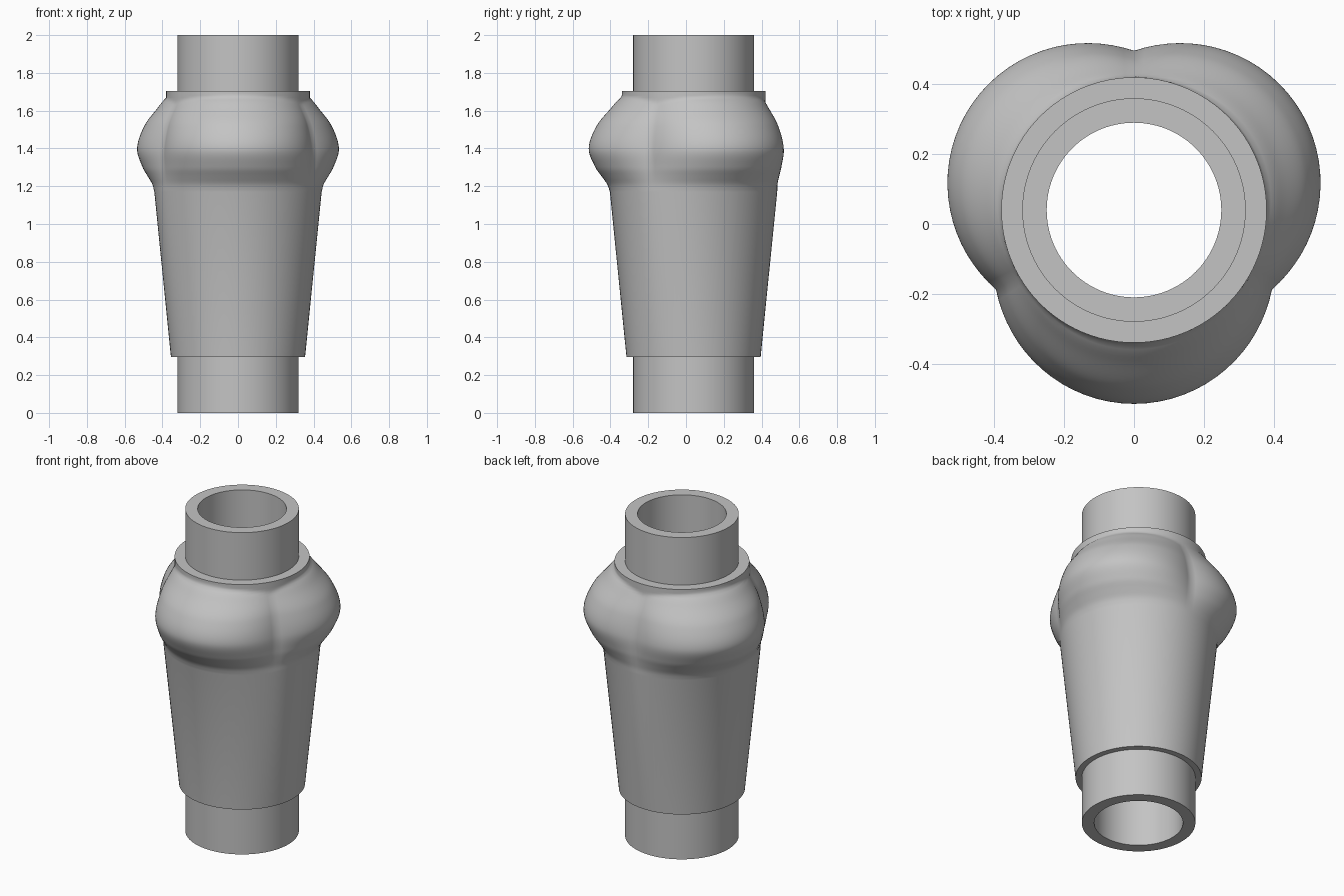
import bpy, bmesh, math

cube = bpy.data.objects.get("Cube")
if cube:
    bpy.data.objects.remove(cube, do_unlink=True)

AXIS_Y = 0.04
SEGMENTS = 96

grey = bpy.data.materials.new("light grey")
grey.use_nodes = True
colour = (0.55, 0.55, 0.55, 1)
grey.diffuse_color = colour
grey.node_tree.nodes["Principled BSDF"].inputs["Base Color"].default_value = colour


def loft(name, rings, closed):
    """Skin a list of (z, radius function) rings around the axis."""
    bm = bmesh.new()
    loops = []
    for z, radius in rings:
        loop = []
        for i in range(SEGMENTS):
            a = 2 * math.pi * i / SEGMENTS
            r = radius(a)
            loop.append(bm.verts.new((r * math.cos(a), r * math.sin(a), z)))
        loops.append(loop)
    pairs = list(zip(loops, loops[1:]))
    if closed:
        pairs.append((loops[-1], loops[0]))
    for low, high in pairs:
        for i in range(SEGMENTS):
            j = (i + 1) % SEGMENTS
            bm.faces.new((low[i], low[j], high[j], high[i]))
    bmesh.ops.recalc_face_normals(bm, faces=bm.faces)
    mesh = bpy.data.meshes.new(name)
    bm.to_mesh(mesh)
    bm.free()
    mesh.materials.append(grey)
    obj = bpy.data.objects.new(name, mesh)
    obj.location.y = AXIS_Y
    bpy.context.collection.objects.link(obj)
    bpy.ops.object.select_all(action='DESELECT')
    obj.select_set(True)
    bpy.context.view_layer.objects.active = obj
    bpy.ops.object.shade_smooth_by_angle(angle=math.radians(50))
    return obj


def circle(r):
    return lambda a: r


# Lobe stations: height, offset of the lobe centre from the axis, lobe radius
LOBES = [(1.17, 0.0, 0.443), (1.21, 0.025, 0.432), (1.25, 0.065, 0.42),
         (1.30, 0.11, 0.41), (1.40, 0.155, 0.40), (1.52, 0.13, 0.383),
         (1.61, 0.08, 0.36), (1.67, 0.045, 0.339), (1.705, 0.0, 0.32)]


def lobe_at(z):
    """Smooth interpolation through the lobe stations."""
    k = max(i for i in range(len(LOBES) - 1) if LOBES[i][0] <= z + 1e-6)
    p, q = LOBES[k], LOBES[k + 1]
    before, after = LOBES[max(k - 1, 0)], LOBES[min(k + 2, len(LOBES) - 1)]
    h = q[0] - p[0]
    t = (z - p[0]) / h
    out = []
    for c in (1, 2):
        m0 = (q[c] - before[c]) / (q[0] - before[0]) * h
        m1 = (after[c] - p[c]) / (after[0] - p[0]) * h
        out.append((2*t**3 - 3*t**2 + 1) * p[c] + (t**3 - 2*t**2 + t) * m0
                   + (3*t**2 - 2*t**3) * q[c] + (t**3 - t**2) * m1)
    return out


def bulge(z):
    """Three overlapping lobes standing out of the tapering neck."""
    d, big = lobe_at(z)
    f = (z - 1.17) / (1.705 - 1.17)
    neck = 0.443 + (0.38 - 0.443) * min(1, f / 0.9)

    def radius(a):
        third = 2 * math.pi / 3
        off = (a - math.pi / 6 + third / 2) % third - third / 2
        lobe = d * math.cos(off) + math.sqrt(big**2 - (d * math.sin(off))**2)
        return max(neck, lobe)
    return radius


# Tapered body with the three-lobed bulge and the collar ledge
STEPS = 44
body = [(0.295, circle(0.31)), (0.295, circle(0.355))]
body += [(1.17 + 0.535 * i / STEPS, bulge(1.17 + 0.535 * i / STEPS))
         for i in range(STEPS + 1)]
body += [(1.705, circle(0.31))]
loft("lobed_body", body, False)

# Straight hollow pipe running through the body
loft("inner_pipe", [(0, circle(0.25)), (0, circle(0.32)),
                    (2, circle(0.32)), (2, circle(0.25))], True)
